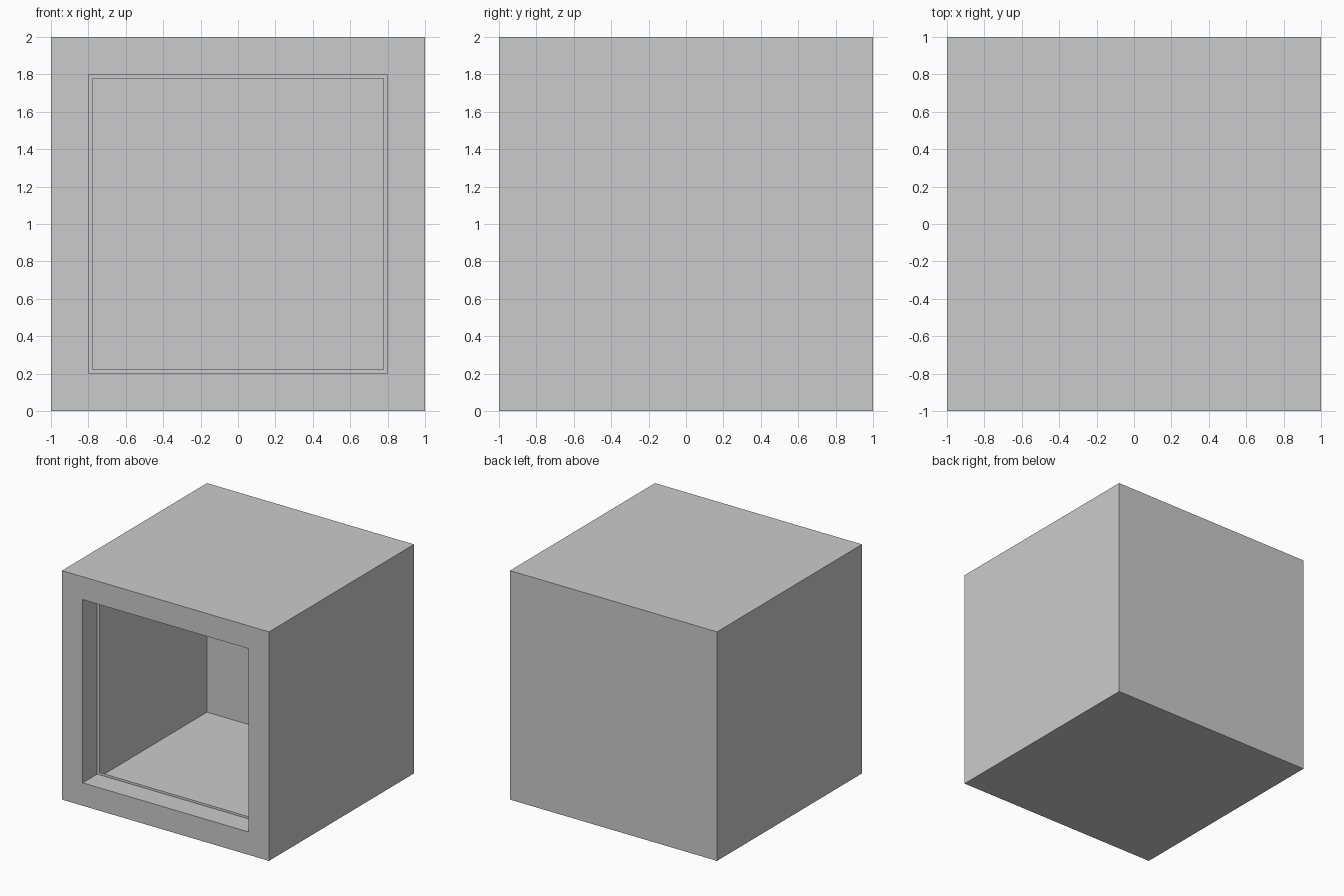
import bpy, bmesh
from mathutils import Matrix, Vector

if "Cube" in bpy.data.objects:
    bpy.data.objects.remove(bpy.data.objects["Cube"])

bm = bmesh.new()

# Thin-walled box standing on the ground
bmesh.ops.create_cube(bm, size=2, matrix=Matrix.Translation((0, 0, 1)))
bm.normal_update()
front = min(bm.faces, key=lambda f: f.calc_center_median().y)

# Front frame, then recess pushed inwards
bmesh.ops.inset_region(bm, faces=[front], thickness=0.2, use_even_offset=True)
recess = bmesh.ops.extrude_discrete_faces(bm, faces=[front])["faces"][0]
bmesh.ops.translate(bm, verts=recess.verts, vec=Vector((0, 0.2, 0)))

# Narrow lip at the back of the recess, opening into the hollow box
bm.normal_update()
bmesh.ops.inset_region(bm, faces=[recess], thickness=0.022, use_even_offset=True)
bmesh.ops.delete(bm, geom=[recess], context='FACES')

# Join the recess walls to the frame
bmesh.ops.remove_doubles(bm, verts=bm.verts, dist=0.0001)
# Fill the recess sides if the extrusion left them open
loose = [e for e in bm.edges if e.is_boundary]
rings = [[e for e in loose if abs(e.verts[0].co.y - y) < 0.001
          and abs(abs(e.verts[0].co.x) - 0.8) < 0.001] for y in (-1, -0.8)]
if all(len(r) == 4 for r in rings):
    bmesh.ops.bridge_loops(bm, edges=rings[0] + rings[1])
bmesh.ops.recalc_face_normals(bm, faces=bm.faces)

mesh = bpy.data.meshes.new("open_box")
bm.to_mesh(mesh)
bm.free()
box = bpy.data.objects.new("open_box", mesh)
bpy.context.collection.objects.link(box)
